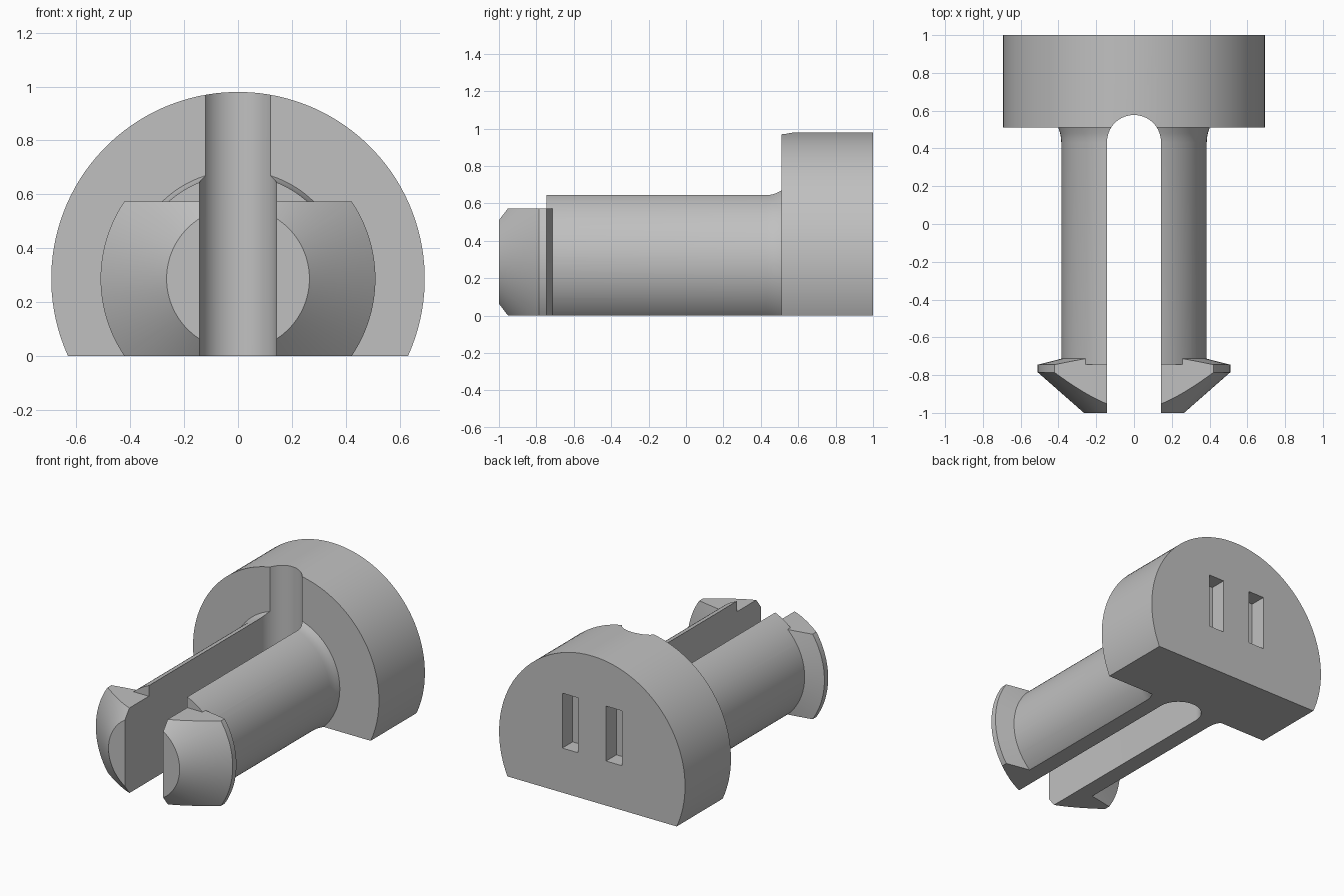
import bpy, bmesh, math
from mathutils import Vector

if "Cube" in bpy.data.objects:
    bpy.data.objects.remove(bpy.data.objects["Cube"])

AXIS_Z = 0.287   # height of the clip's long axis
SEGS = 128

grey = bpy.data.materials.new("plain_grey")
grey.diffuse_color = (0.53, 0.53, 0.53, 1)
grey.use_nodes = True
grey.node_tree.nodes["Principled BSDF"].inputs["Base Color"].default_value = grey.diffuse_color


def finish(bm, name):
    bmesh.ops.recalc_face_normals(bm, faces=bm.faces)
    me = bpy.data.meshes.new(name)
    bm.to_mesh(me)
    bm.free()
    me.materials.append(grey)
    ob = bpy.data.objects.new(name, me)
    bpy.context.collection.objects.link(ob)
    return ob


def lathe(name, profile):
    """Solid of revolution about the y axis from (radius, y) points."""
    bm = bmesh.new()
    rings = []
    for r, y in profile:
        rings.append([bm.verts.new((r * math.cos(a), y, AXIS_Z + r * math.sin(a)))
                      for a in (2 * math.pi * (i + 0.5) / SEGS for i in range(SEGS))])
    for a, b in zip(rings, rings[1:]):
        for i in range(SEGS):
            j = (i + 1) % SEGS
            bm.faces.new((a[i], a[j], b[j], b[i]))
    bm.faces.new(rings[0])
    bm.faces.new(rings[-1])
    return finish(bm, name)


def box(name, lo, hi):
    bm = bmesh.new()
    bmesh.ops.create_cube(bm, size=1)
    for v in bm.verts:
        v.co = Vector([lo[k] + (v.co[k] + 0.5) * (hi[k] - lo[k]) for k in range(3)])
    return finish(bm, name)


def combine(target, other, op):
    mod = target.modifiers.new(op.lower(), 'BOOLEAN')
    mod.operation = op
    mod.solver = 'EXACT'
    mod.object = other
    bpy.context.view_layer.objects.active = target
    bpy.ops.object.modifier_apply(modifier=mod.name)
    bpy.data.objects.remove(other, do_unlink=True)


# Round head and shaft with a soft fillet where they meet
fillet = [(0.385, 0.43), (0.3865, 0.455), (0.391, 0.48), (0.401, 0.511)]
clip = lathe("split_push_clip",
             [(0.385, -0.745)] + fillet + [(0.693, 0.511), (0.693, 1.0)])

# Barbed tip, flattened on top
barb = lathe("barbed_tip", [(0.265, -1.0), (0.51, -0.785), (0.51, -0.745),
                            (0.38, -0.712), (0.33, -0.66)])
combine(barb, box("tip_trim", (-1, -1.5, 0.573), (1, 0, 2)), 'DIFFERENCE')
combine(clip, barb, 'UNION')

# Flat underside
combine(clip, box("base_trim", (-2, -2, -1), (2, 2, 0)), 'DIFFERENCE')

# Round-ended slot that splits the shaft
R, END = 0.143, 0.434
outline = [(-R, -1.5), (R, -1.5)] + [
    (R * math.cos(math.pi * i / 32), END + R * math.sin(math.pi * i / 32)) for i in range(33)]
bm = bmesh.new()
face = bm.faces.new([bm.verts.new((x, y, -0.5)) for x, y in outline])
top = bmesh.ops.extrude_face_region(bm, geom=[face])["geom"]
bmesh.ops.translate(bm, vec=(0, 0, 2),
                    verts=[g for g in top if isinstance(g, bmesh.types.BMVert)])
combine(clip, finish(bm, "slot"), 'DIFFERENCE')

# Two shallow pockets in the back of the head
for side in (-1, 1):
    xs = sorted((side * 0.104, side * 0.222))
    combine(clip, box("pocket", (xs[0], 0.89, 0.30), (xs[1], 1.2, 0.67)), 'DIFFERENCE')

# Smooth round surfaces, crisp edges
bpy.ops.object.select_all(action='DESELECT')
clip.select_set(True)
bpy.context.view_layer.objects.active = clip
bpy.ops.object.shade_smooth_by_angle(angle=math.radians(30))
